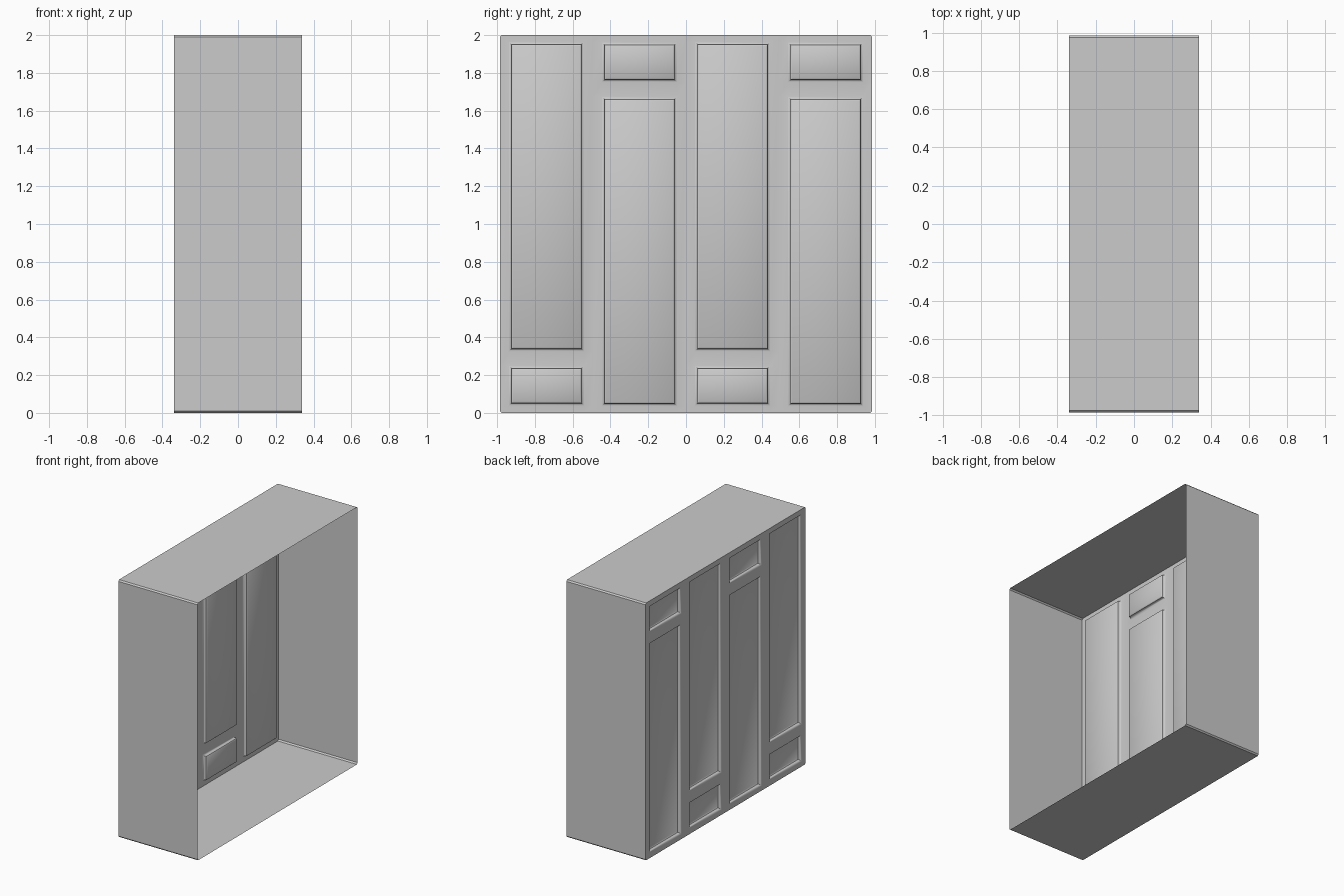
import bpy, bmesh
from mathutils import Vector

if "Cube" in bpy.data.objects:
    bpy.data.objects.remove(bpy.data.objects["Cube"])

HX, HY, H, C = 0.34, 0.985, 2.0, 0.01   # half depth, half width, height, edge chamfer
PITCH = HY * 2 / 4
# recessed moulding profile: (inset from panel border, depth into the cabinet)
PROFILE = [(0, 0), (0.008, 0.003), (0.013, 0.009), (0.015, 0.024), (0.024, 0.03)]


def finish(bm, name, smooth=False):
    me = bpy.data.meshes.new(name)
    bm.to_mesh(me)
    bm.free()
    ob = bpy.data.objects.new(name, me)
    bpy.context.collection.objects.link(ob)
    if smooth:
        bpy.ops.object.select_all(action='DESELECT')
        ob.select_set(True)
        bpy.context.view_layer.objects.active = ob
        bpy.ops.object.shade_smooth_by_angle(angle=0.6)
    return ob


def rect(bm, y0, y1, z0, z1, x=-HX):
    return [bm.verts.new((x, y, z)) for y, z in ((y0, z0), (y0, z1), (y1, z1), (y1, z0))]


def panel(bm, y0, y1, z0, z1):
    # nested rectangles stepping inward, closed by a flat field
    prev = None
    for i, d in PROFILE:
        ring = rect(bm, y0 + i, y1 - i, z0 + i, z1 - i, -HX + d)
        if prev:
            for k in range(4):
                j = (k + 1) % 4
                bm.faces.new((prev[k], prev[j], ring[j], ring[k]))
        prev = ring
    bm.faces.new(prev)


def door(name, yc, flip):
    bm = bmesh.new()
    a, b = yc - PITCH / 2, yc + PITCH / 2
    p0, p1 = yc - 0.2, yc + 0.2
    cuts = [0, 0.037, 0.25, 0.325, 1.965, H]
    if flip:
        cuts = [H - z for z in reversed(cuts)]
    # frame stiles, rails and the two recessed panels
    for k in range(5):
        z0, z1 = cuts[k], cuts[k + 1]
        bm.faces.new(rect(bm, a, p0, z0, z1))
        bm.faces.new(rect(bm, p1, b, z0, z1))
        if k % 2:
            panel(bm, p0, p1, z0, z1)
        else:
            bm.faces.new(rect(bm, p0, p1, z0, z1))
    bmesh.ops.remove_doubles(bm, verts=bm.verts, dist=1e-5)
    # trim the sheet corners to follow the chamfered carcass
    for sy in (-1, 1):
        for z, sz in ((0, -1), (H, 1)):
            bmesh.ops.bisect_plane(bm, geom=bm.verts[:] + bm.edges[:] + bm.faces[:],
                                   plane_co=Vector((0, sy * (HY - C), z)),
                                   plane_no=Vector((0, sy, sz)), clear_outer=True)
    bmesh.ops.recalc_face_normals(bm, faces=bm.faces)
    bm.normal_update()
    if sum(f.normal.x * f.calc_area() for f in bm.faces) > 0:
        bmesh.ops.reverse_faces(bm, faces=bm.faces[:])
    finish(bm, name, True)


# carcass: chamfered shell of floor, sides and top, open on the +x side
bm = bmesh.new()
outline = [(-HY + C, 0), (HY - C, 0), (HY, C), (HY, H - C),
           (HY - C, H), (-HY + C, H), (-HY, H - C), (-HY, C)]
back = [bm.verts.new((-HX, y, z)) for y, z in outline]
front = [bm.verts.new((HX, y, z)) for y, z in outline]
for k in range(8):
    j = (k + 1) % 8
    bm.faces.new((back[k], back[j], front[j], front[k])).normal_flip()
bm.normal_update()
if bm.faces[:][0].normal.z > 0:
    bmesh.ops.reverse_faces(bm, faces=bm.faces[:])
finish(bm, "carcass")

# four panelled doors, alternating upside down
for n in range(4):
    door(f"door_{n + 1}", (n - 1.5) * PITCH, n % 2 == 1)
